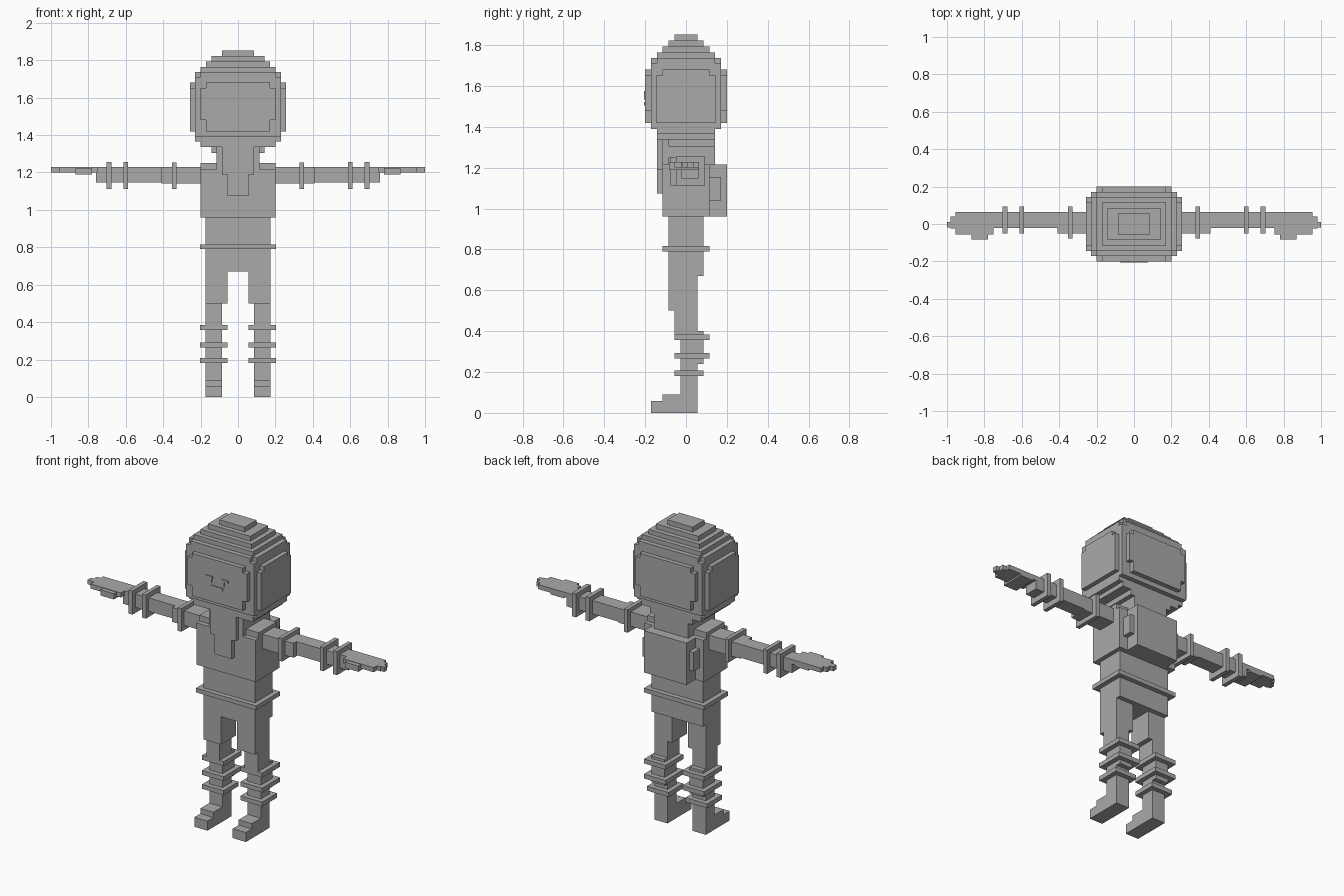
import bpy, bmesh

grey = bpy.data.materials.new("plain grey")
grey.diffuse_color = (0.4, 0.4, 0.4, 1)


def part(name, boxes, mirror=False):
    """One object from boxes (x0, x1, y0, y1, z0, z1), optionally mirrored in x."""
    bm = bmesh.new()
    for x0, x1, y0, y1, z0, z1 in boxes:
        vs = bmesh.ops.create_cube(bm, size=1)["verts"]
        for v in vs:
            v.co = (x1 if v.co.x > 0 else x0,
                    y1 if v.co.y > 0 else y0,
                    z1 if v.co.z > 0 else z0)
    me = bpy.data.meshes.new(name)
    bm.to_mesh(me)
    bm.free()
    me.materials.append(grey)
    ob = bpy.data.objects.new(name, me)
    bpy.context.collection.objects.link(ob)
    if mirror:
        m = ob.modifiers.new("mirror", "MIRROR")
        m.use_axis = (True, False, False)
        m.use_mirror_merge = False
    return ob


def sym(hx, hy, z0, z1):
    """Box centred on the z axis."""
    return (-hx, hx, -hy, hy, z0, z1)


# head: stepped layers forming a blocky ball
part("head", [
    sym(.257, .145, 1.42, 1.652), sym(.257, .115, 1.42, 1.68),
    sym(.2, .2, 1.48, 1.652), sym(.172, .2, 1.42, 1.68),
    sym(.23, .172, 1.39, 1.71),
    sym(.23, .143, 1.365, 1.737), sym(.2, .172, 1.39, 1.737),
    sym(.2, .143, 1.337, 1.765),
    sym(.172, .115, 1.7, 1.793),
    sym(.143, .086, 1.7, 1.823),
    sym(.085, .057, 1.7, 1.852),
])

# face marks
part("eyes", [(.03, .075, -.206, -.199, 1.562, 1.576),
              (.035, .05, -.206, -.199, 1.535, 1.562)], True)
part("mouth", [(-.04, .04, -.206, -.199, 1.505, 1.522)])

# neck, collar and hanging front strip
part("neck", [(-.115, .115, -.115, .115, 1.2, 1.34),
              (-.143, .143, -.086, .143, 1.305, 1.338),
              (-.115, .115, .08, .143, 1.2, 1.338)])
part("front_strip", [(-.085, .085, -.143, -.1, 1.19, 1.34),
                     (-.057, .057, -.143, -.1, 1.073, 1.2)])

# torso
part("torso", [sym(.2, .115, .96, 1.215), sym(.2, .086, 1.2, 1.25)])
part("backpack", [(-.143, .143, .1, .2, .96, 1.215)])
part("backpack_pocket", [(.13, .172, .115, .172, 1.04, 1.155)], True)
part("pelvis", [sym(.174, .086, .67, .965)])
part("belt", [sym(.203, .115, .79, .816)])

# legs and feet
part("leg", [
    (.055, .174, -.086, .057, .5, .68),
    (.085, .174, -.057, .057, .38, .51),
    (.085, .174, -.028, .086, .24, .4),
    (.085, .174, -.028, .057, 0, .25),
], True)
part("foot", [(.085, .174, -.172, .057, 0, .058),
              (.085, .174, -.115, .057, .05, .09)], True)
part("leg_rings", [(.057, .203, -.057, y1, z, z + .027)
                   for z, y1 in ((.357, .115), (.265, .115), (.18, .086))], True)

# arms, arm rings and flat hands
part("arm", [(.19, .41, -.05, .064, 1.14, 1.228),
             (.4, .76, -.022, .064, 1.146, 1.228)], True)
part("arm_rings", [(.328, .352, -.078, .093, 1.112, 1.252),
                   (.587, .612, -.05, .093, 1.112, 1.256),
                   (.677, .703, -.05, .093, 1.112, 1.256)], True)
part("hand", [
    (.75, .955, -.057, .064, 1.2, 1.228),
    (.78, .87, -.083, .064, 1.19, 1.225),
    (.94, .98, -.025, .04, 1.2, 1.228),
    (.97, 1.0, -.02, .01, 1.2, 1.228),
], True)
